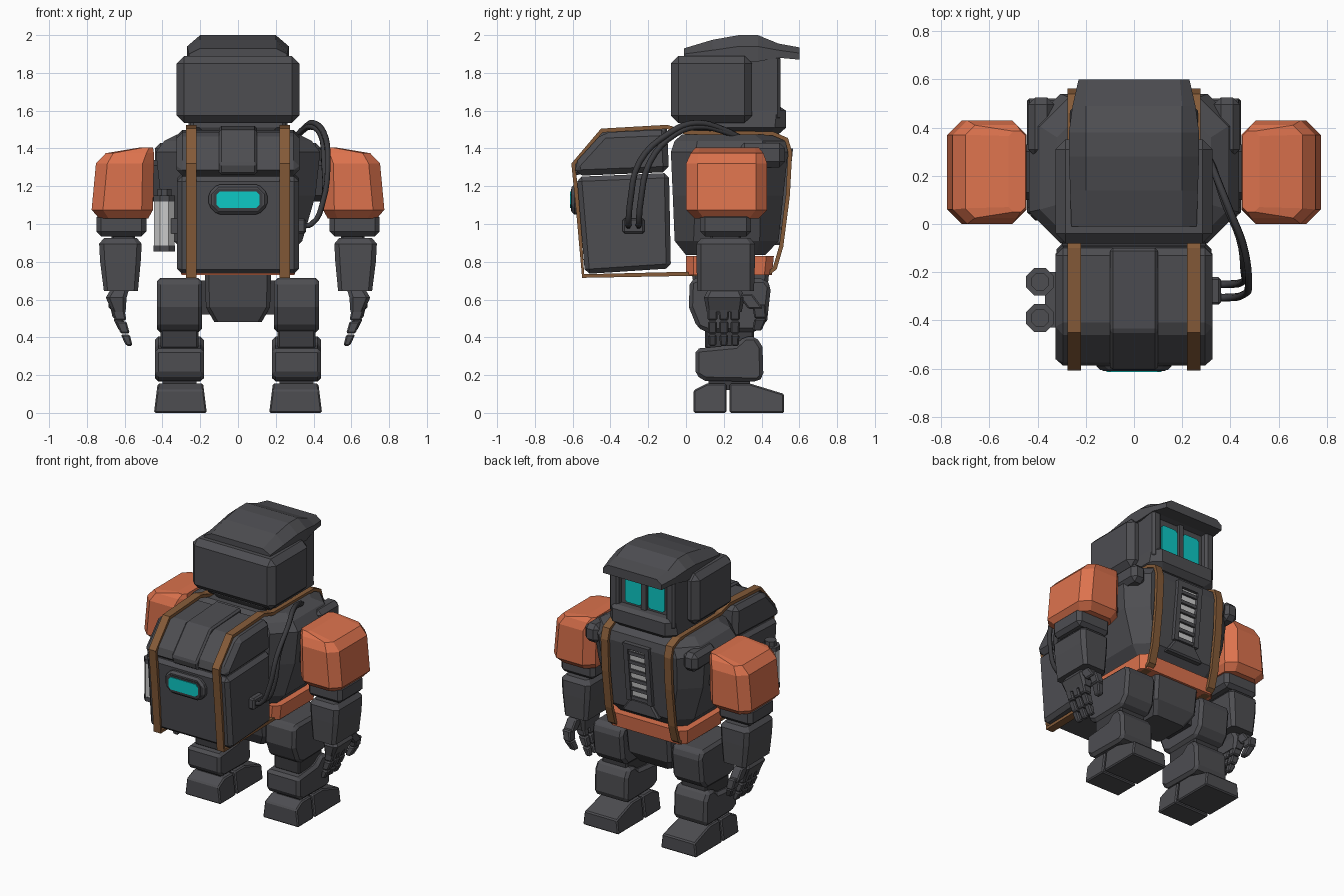
import bpy, bmesh, math
from mathutils import Vector


def material(name, rgb):
    m = bpy.data.materials.new(name)
    m.diffuse_color = (*rgb, 1)
    return m


GREY = material("dark grey", (0.075, 0.075, 0.083))
BLACK = material("rubber grey", (0.045, 0.045, 0.05))
ORANGE = material("orange", (0.72, 0.17, 0.075))
BROWN = material("strap brown", (0.235, 0.105, 0.04))
CYAN = material("cyan glow", (0.004, 0.58, 0.56))
LIGHT = material("light grey", (0.6, 0.6, 0.6))


def finish(name, bm, mat, mirror=False, bevel=0):
    bmesh.ops.recalc_face_normals(bm, faces=bm.faces)
    me = bpy.data.meshes.new(name)
    bm.to_mesh(me)
    bm.free()
    ob = bpy.data.objects.new(name, me)
    bpy.context.collection.objects.link(ob)
    me.materials.append(mat)
    if bevel:
        b = ob.modifiers.new("bevel", 'BEVEL')
        b.width, b.segments, b.limit_method = bevel, 1, 'ANGLE'
        b.angle_limit = math.radians(35)
    if mirror:
        ob.modifiers.new("mirror", 'MIRROR')
    return ob


def loft(name, rings, mat, mirror=False, bevel=0, closed=False):
    """Skin a list of equal-length point rings; cap the ends unless closed."""
    bm = bmesh.new()
    vs = [[bm.verts.new(p) for p in r] for r in rings]
    n = len(vs[0])
    for a, b in zip(vs, vs[1:] + vs[:1] if closed else vs[1:]):
        for i in range(n):
            j = (i + 1) % n
            bm.faces.new((a[i], a[j], b[j], b[i]))
    if not closed:
        bm.faces.new(vs[0])
        bm.faces.new(vs[-1])
    return finish(name, bm, mat, mirror, bevel)


def stack(name, levels, mat, mirror=False, bevel=0):
    """Loft of corner-cut rectangles; level = z, x0, x1, y0, y1, cut."""
    rings = []
    for z, x0, x1, y0, y1, c in levels:
        rings.append([(x0 + c, y0, z), (x1 - c, y0, z), (x1, y0 + c, z), (x1, y1 - c, z),
                      (x1 - c, y1, z), (x0 + c, y1, z), (x0, y1 - c, z), (x0, y0 + c, z)])
    return loft(name, rings, mat, mirror, bevel)


def box(name, x, y, z, mat, bevel=0.0, mirror=False):
    rings = [[(x[0], y[0], k), (x[1], y[0], k), (x[1], y[1], k), (x[0], y[1], k)] for k in z]
    return loft(name, rings, mat, mirror, bevel)


def side_prism(name, profile, x0, x1, mat, bevel=0.0, mirror=False):
    """Extrude a (y, z) profile along x."""
    return loft(name, [[(x, y, z) for y, z in profile] for x in (x0, x1)], mat, mirror, bevel)


def front_prism(name, profile, y0, y1, mat, bevel=0.0, mirror=False):
    """Extrude an (x, z) profile along y."""
    return loft(name, [[(x, y, z) for x, z in profile] for y in (y0, y1)], mat, mirror, bevel)


def octagon(w, z0, z1, c):
    return [(-w + c, z0), (w - c, z0), (w, z0 + c), (w, z1 - c),
            (w - c, z1), (-w + c, z1), (-w, z1 - c), (-w, z0 + c)]


def segment(name, a, b, wa, wb, mat=GREY, mirror=True):
    """Tapered square bar between two points; widths are (x, y)."""
    rings = [[(p[0] + sx * w[0] / 2, p[1] + sy * w[1] / 2, p[2])
              for sx, sy in ((-1, -1), (1, -1), (1, 1), (-1, 1))] for p, w in ((a, wa), (b, wb))]
    return loft(name, rings, mat, mirror, 0.008)


# Head: wrap-around shell, core, face frame, jaw and peaked cap
box("head_shell", (-0.325, 0.325), (-0.08, 0.35), (1.535, 1.89), GREY, 0.04)
box("head_core", (-0.255, 0.255), (0.0, 0.455), (1.49, 1.89), GREY, 0.02)
box("face_pillar", (0.185, 0.255), (0.3, 0.5), (1.55, 1.89), GREY, 0.015, True)
box("face_divider", (-0.018, 0.018), (0.4, 0.475), (1.6, 1.88), GREY)
stack("jaw", [(1.475, -0.22, 0.22, 0.02, 0.49, 0.05), (1.51, -0.265, 0.265, 0.0, 0.53, 0.06),
              (1.6, -0.255, 0.255, 0.0, 0.53, 0.05), (1.62, -0.25, 0.25, 0.0, 0.5, 0.04)], GREY)
front_prism("eye", [(0.025, 1.65), (0.04, 1.635), (0.14, 1.635), (0.155, 1.65), (0.155, 1.815),
                    (0.14, 1.83), (0.04, 1.83), (0.025, 1.815)], 0.454, 0.463, CYAN, 0, True)
cap = []
for y, w, top, low, mid, high in ((-0.01, 0.26, 0.2, 1.86, 1.9, 1.93), (0.14, 0.265, 0.2, 1.86, 1.92, 1.975),
                                  (0.28, 0.27, 0.2, 1.86, 1.94, 2.0), (0.38, 0.27, 0.2, 1.86, 1.94, 2.0),
                                  (0.49, 0.255, 0.2, 1.88, 1.92, 1.955), (0.6, 0.23, 0.19, 1.87, 1.905, 1.935)):
    cap.append([(-w, y, low), (w, y, low), (w, y, mid), (top, y, high), (-top, y, high), (-w, y, mid)])
loft("cap", cap, GREY)
box("neck", (-0.2, 0.2), (0.05, 0.4), (1.43, 1.5), BLACK)

# Torso with belt and pelvis
stack("torso", [(0.835, -0.27, 0.27, 0.0, 0.42, 0.05), (0.91, -0.34, 0.34, -0.06, 0.49, 0.1),
                (1.15, -0.41, 0.41, -0.07, 0.515, 0.12), (1.38, -0.435, 0.435, -0.08, 0.54, 0.13),
                (1.44, -0.39, 0.39, -0.06, 0.525, 0.12), (1.475, -0.32, 0.32, -0.02, 0.46, 0.1)], GREY)
box("shoulder_block", (0.33, 0.44), (0.28, 0.525), (1.3, 1.43), GREY, 0.03, True)
box("shoulder_axle", (0.36, 0.5), (0.1, 0.33), (1.12, 1.34), BLACK, 0.03, True)
stack("belt", [(0.73, -0.3, 0.3, 0.0, 0.455, 0.04), (0.83, -0.31, 0.31, 0.0, 0.465, 0.04)], ORANGE)
stack("pelvis", [(0.48, -0.125, 0.125, 0.1, 0.36, 0.02), (0.56, -0.17, 0.17, 0.06, 0.42, 0.02),
                 (0.74, -0.175, 0.175, 0.03, 0.44, 0.02)], GREY)


def chest_y(z):
    return 0.49 + (z - 0.91) * 0.106


# Chest grille: raised frame, pale backing, slats and flared plate underneath
for name, x, z, d0, d1, mat in (("grille_backing", (-0.07, 0.07), (0.99, 1.37), -0.03, 0.004, LIGHT),
                                ("grille_top", (-0.1, 0.1), (1.36, 1.4), -0.04, 0.025, GREY)):
    side_prism(name, [(chest_y(z[0]) + d0, z[0]), (chest_y(z[0]) + d1, z[0]),
                      (chest_y(z[1]) + d1, z[1]), (chest_y(z[1]) + d0, z[1])], *x, mat)
side_prism("grille_frame", [(0.47, 0.98), (chest_y(0.98) + 0.025, 0.98),
                            (chest_y(1.38) + 0.025, 1.38), (0.5, 1.38)], 0.065, 0.1, GREY, 0, True)
for i in range(6):
    z = 1.0 + i * 0.066
    box("grille_slat", (-0.068, 0.068), (0.48, chest_y(z) + 0.018), (z - 0.012, z + 0.012), GREY)
front_prism("grille_base", [(-0.15, 0.89), (0.15, 0.89), (0.08, 0.99), (-0.08, 0.99)], 0.44, 0.512, GREY, 0.01)

# Arms
stack("shoulder_pad", [(1.03, 0.475, 0.735, 0.045, 0.385, 0.05), (1.075, 0.45, 0.775, 0.0, 0.43, 0.06),
                       (1.32, 0.445, 0.752, 0.0, 0.43, 0.06), (1.375, 0.445, 0.7, 0.025, 0.41, 0.04),
                       (1.405, 0.45, 0.52, 0.05, 0.385, 0.02)], ORANGE, True)
box("upper_arm", (0.485, 0.75), (0.075, 0.345), (0.935, 1.06), GREY, 0.025, True)
box("elbow", (0.545, 0.67), (0.13, 0.29), (0.88, 0.95), BLACK, 0.01, True)
stack("forearm", [(0.645, 0.53, 0.71, 0.06, 0.36, 0.02), (0.8, 0.515, 0.73, 0.055, 0.365, 0.025),
                  (0.895, 0.51, 0.735, 0.055, 0.365, 0.025), (0.925, 0.535, 0.71, 0.08, 0.34, 0.02)], GREY, True)
stack("palm", [(0.535, 0.595, 0.665, 0.11, 0.295, 0.015), (0.61, 0.59, 0.7, 0.095, 0.31, 0.02),
               (0.66, 0.575, 0.67, 0.12, 0.29, 0.02)], GREY, True)
for y in (0.14, 0.2, 0.26):
    segment("finger_base", (0.64, y, 0.56), (0.62, y, 0.49), (0.07, 0.055), (0.06, 0.052))
    segment("finger_middle", (0.62, y, 0.485), (0.597, y, 0.42), (0.058, 0.05), (0.048, 0.048))
    segment("finger_tip", (0.597, y, 0.415), (0.575, y, 0.355), (0.048, 0.046), (0.034, 0.04))
segment("thumb_base", (0.65, 0.31, 0.63), (0.65, 0.37, 0.55), (0.07, 0.08), (0.07, 0.08))
segment("thumb_middle", (0.65, 0.385, 0.575), (0.635, 0.395, 0.5), (0.06, 0.07), (0.055, 0.065))
segment("thumb_tip", (0.635, 0.395, 0.5), (0.61, 0.375, 0.435), (0.052, 0.065), (0.04, 0.05))

# Legs
side_prism("thigh", [(0.02, 0.7), (0.015, 0.56), (0.06, 0.45), (0.12, 0.425), (0.38, 0.43),
                     (0.43, 0.49), (0.45, 0.67), (0.42, 0.71), (0.06, 0.715)], 0.19, 0.43, GREY, 0.02, True)
box("hip", (0.12, 0.25), (0.12, 0.35), (0.52, 0.7), BLACK, 0, True)
box("knee", (0.21, 0.41), (0.1, 0.36), (0.34, 0.45), BLACK, 0.01, True)
side_prism("shin", [(0.05, 0.2), (0.1, 0.17), (0.38, 0.165), (0.41, 0.19), (0.405, 0.35),
                    (0.37, 0.405), (0.31, 0.405), (0.26, 0.36), (0.05, 0.34)], 0.18, 0.44, GREY, 0.02, True)
box("ankle", (0.22, 0.4), (0.12, 0.34), (0.12, 0.2), BLACK, 0, True)
for name, prof in (("heel", [(0.04, 0), (0.215, 0), (0.215, 0.155), (0.11, 0.155), (0.04, 0.12)]),
                   ("toe", [(0.23, 0), (0.52, 0), (0.52, 0.1), (0.34, 0.155), (0.23, 0.155)])):
    foot = side_prism(name, prof, 0.165, 0.445, GREY, 0.008, True)
    for v in foot.data.vertices:  # narrow the foot toward the top
        v.co.x = 0.305 + (v.co.x - 0.305) * (1 - 0.9 * v.co.z)

# Backpack: body, lid, ridge and display
side_prism("pack_body", [(-0.535, 0.735), (-0.08, 0.765), (-0.09, 1.27), (-0.578, 1.25)],
           -0.322, 0.322, GREY, 0.025)
side_prism("pack_lid", [(-0.58, 1.255), (-0.09, 1.275), (-0.1, 1.5), (-0.44, 1.485), (-0.595, 1.315)],
           -0.325, 0.325, GREY, 0.035)
side_prism("pack_ridge", [(-0.59, 1.26), (-0.3, 1.27), (-0.1, 1.3), (-0.1, 1.52), (-0.445, 1.5), (-0.607, 1.32)],
           -0.1, 0.1, GREY, 0.012)
front_prism("display_frame", octagon(0.155, 1.05, 1.21, 0.045), -0.605, -0.5, GREY, 0.015)
front_prism("display_rim", octagon(0.13, 1.07, 1.185, 0.025), -0.609, -0.5, BLACK)
front_prism("display", octagon(0.115, 1.085, 1.172, 0.018), -0.614, -0.605, CYAN)

# Straps: closed bands around pack and torso
path = [Vector(p) for p in ((-0.55, 0.715), (-0.58, 1.05), (-0.607, 1.32), (-0.45, 1.505), (-0.1, 1.525),
                            (0.0, 1.495), (0.46, 1.49), (0.54, 1.455), (0.562, 1.38), (0.55, 1.15),
                            (0.515, 0.88), (0.48, 0.76), (0.44, 0.73), (0.0, 0.725))]
rings = []
for i, p in enumerate(path):
    t = (path[(i + 1) % len(path)] - path[i - 1]).normalized()
    q = p + Vector((t.y, -t.x)) * 0.022
    rings.append([(0.22, *p), (0.275, *p), (0.275, *q), (0.22, *q)])
loft("strap", rings, BROWN, True, 0, True)

# Bottles on the side of the pack
for y in (-0.24, -0.39):
    for name, r, z0, z1, mat in (("bottle", 0.058, 0.88, 1.13, LIGHT), ("bottle_base", 0.062, 0.855, 0.885, GREY),
                                 ("bottle_collar", 0.062, 1.12, 1.15, GREY), ("bottle_cap", 0.04, 1.15, 1.185, GREY)):
        ring = [(-0.39 + r * math.cos((k + .5) * math.pi / 4), y + r * math.sin((k + .5) * math.pi / 4))
                for k in range(8)]
        loft(name, [[(a, b, z) for a, b in ring] for z in (z0, z1)], mat)
box("bottle_bracket", (-0.37, -0.31), (-0.43, -0.2), (0.95, 1.03), GREY)

# Cables from pack socket over to the shoulder
box("cable_socket", (0.31, 0.36), (-0.335, -0.22), (0.95, 1.03), GREY, 0.01)
for k, dy in enumerate((-0.305, -0.25)):
    cu = bpy.data.curves.new("cable", 'CURVE')
    cu.dimensions, cu.bevel_depth, cu.bevel_resolution, cu.resolution_u = '3D', 0.016, 1, 4
    pts = [(0.33, dy, 0.99), (0.39, dy, 1.0), (0.45, dy + 0.01, 1.12), (0.475 - 0.02 * k, dy + 0.06, 1.33),
           (0.455 - 0.02 * k, -0.09 + 0.04 * k, 1.48), (0.4 - 0.02 * k, 0.05 + 0.03 * k, 1.535 - 0.02 * k),
           (0.34, 0.2, 1.5 - 0.01 * k), (0.3, 0.3, 1.45)]
    sp = cu.splines.new('BEZIER')
    sp.bezier_points.add(len(pts) - 1)
    for bp, p in zip(sp.bezier_points, pts):
        bp.co = p
        bp.handle_left_type = bp.handle_right_type = 'AUTO'
    cu.materials.append(BLACK)
    bpy.context.collection.objects.link(bpy.data.objects.new("cable", cu))
